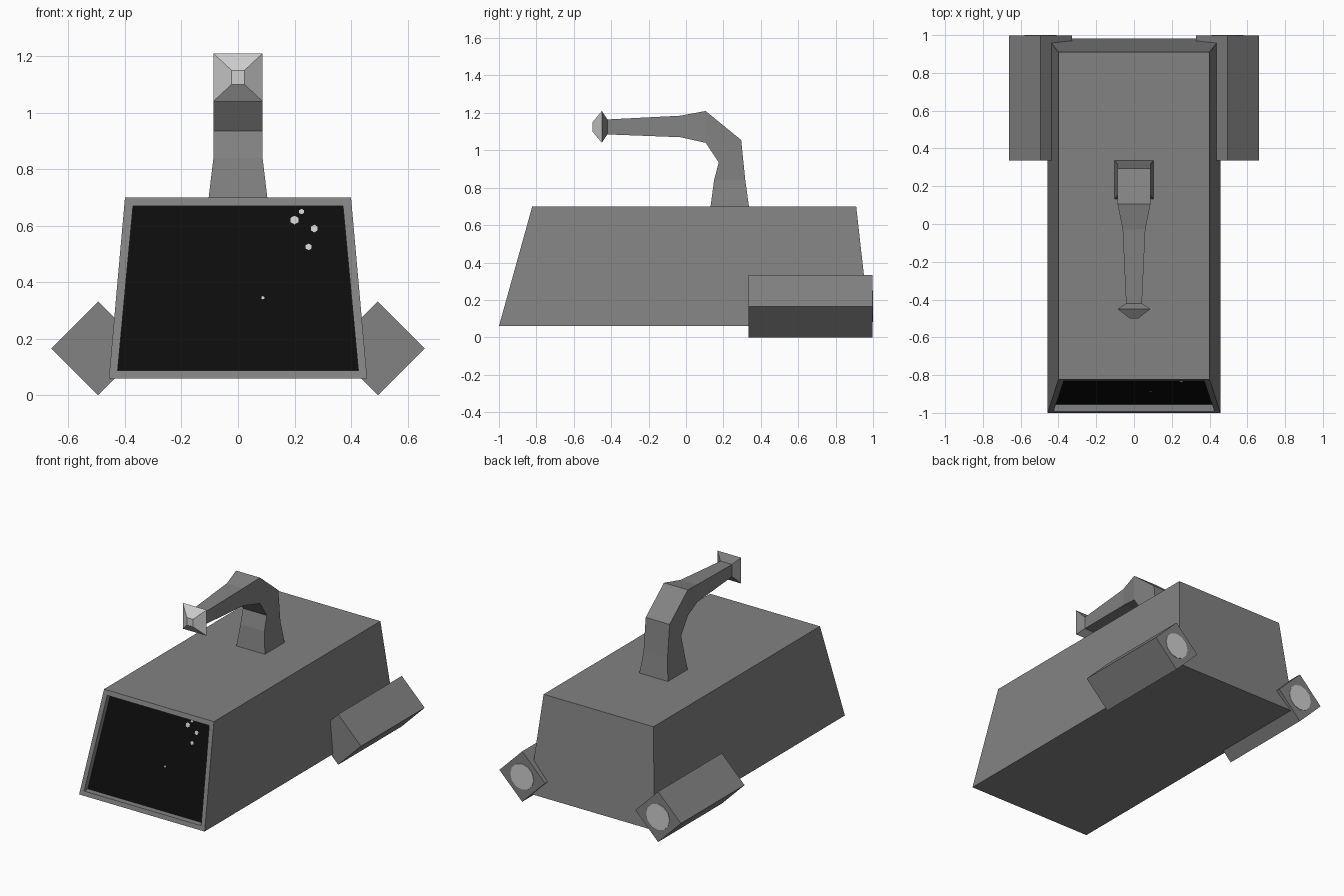
import bpy, bmesh, math
from mathutils import Matrix

if "Cube" in bpy.data.objects:
    bpy.data.objects.remove(bpy.data.objects["Cube"])


def material(name, v):
    m = bpy.data.materials.new(name)
    m.diffuse_color = (v, v, v, 1)
    m.use_nodes = True
    m.node_tree.nodes["Principled BSDF"].inputs["Base Color"].default_value = m.diffuse_color
    return m


GREY = material("mid grey", 0.225)
BLACK = material("screen black", 0.004)
LIGHT = material("light grey", 0.62)


def finish(name, bm, *mats):
    bmesh.ops.recalc_face_normals(bm, faces=bm.faces)
    me = bpy.data.meshes.new(name)
    bm.to_mesh(me)
    bm.free()
    for m in mats:
        me.materials.append(m)
    ob = bpy.data.objects.new(name, me)
    bpy.context.collection.objects.link(ob)
    return ob


def loft(bm, rings):
    """Skin a list of equal-length point rings and cap both ends."""
    vs = [[bm.verts.new(p) for p in r] for r in rings]
    n = len(vs[0])
    for a, b in zip(vs, vs[1:]):
        for i in range(n):
            j = (i + 1) % n
            bm.faces.new((a[i], a[j], b[j], b[i]))
    bm.faces.new(vs[0])
    bm.faces.new(vs[-1])


# Body: tapered box with a recessed black front panel
def rect(x, y0, y1, z):
    return [(-x, y0, z), (x, y0, z), (x, y1, z), (-x, y1, z)]


bm = bmesh.new()
loft(bm, [rect(0.457, -1.0, 0.982, 0.06), rect(0.40, -0.822, 0.91, 0.70)])
bmesh.ops.recalc_face_normals(bm, faces=bm.faces)
front = min(bm.faces, key=lambda f: f.normal.y)
bmesh.ops.inset_region(bm, faces=[front], thickness=0.042)
panel = bmesh.ops.extrude_discrete_faces(bm, faces=[front])["faces"][0]
bmesh.ops.translate(bm, verts=panel.verts, vec=(0, 0.038, 0))
panel.material_index = 1
finish("body", bm, GREY, BLACK)

# Small light specks on the black panel
bm = bmesh.new()
tilt = math.atan2(0.64, 0.178)
for x, z, r in [(0.20, 0.62, 0.016), (0.225, 0.65, 0.010), (0.27, 0.59, 0.014),
                (0.25, 0.525, 0.012), (0.088, 0.345, 0.006)]:
    y = -1 + 0.178 * (z - 0.06) / 0.64 + 0.036
    bmesh.ops.create_circle(bm, cap_ends=True, segments=6, radius=r,
                            matrix=Matrix.Translation((x, y, z)) @ Matrix.Rotation(tilt, 4, 'X'))
finish("panel_specks", bm, LIGHT)

# Rear pods: diamond prisms with a round light on the back end
for side, s in (("left", -1), ("right", 1)):
    cx, cz, r = s * 0.495, 0.166, 0.166
    bm = bmesh.new()
    loft(bm, [[(cx + r, y, cz), (cx, y, cz + r), (cx - r, y, cz), (cx, y, cz - r)]
              for y in (0.335, 0.997)])
    finish(side + "_pod", bm, GREY)
    bm = bmesh.new()
    bmesh.ops.create_cone(bm, cap_ends=True, segments=12, radius1=0.085, radius2=0.085, depth=0.006,
                          matrix=Matrix.Translation((cx, 0.997, cz)) @ Matrix.Rotation(math.pi / 2, 4, 'X'))
    finish(side + "_pod_light", bm, LIGHT)

# Periscope: (half width, lower/front y z, upper/back y z) along the bend
sections = [
    (0.105, 0.13, 0.69, 0.338, 0.69),
    (0.087, 0.15, 0.84, 0.317, 0.84),
    (0.087, 0.175, 0.935, 0.295, 1.055),
    (0.087, 0.105, 1.04, 0.105, 1.21),
    (0.060, -0.03, 1.07, -0.03, 1.185),
    (0.042, -0.42, 1.085, -0.42, 1.165),
    (0.087, -0.45, 1.04, -0.45, 1.21),
    (0.023, -0.50, 1.10, -0.50, 1.15),
]
bm = bmesh.new()
loft(bm, [[(-w, y0, z0), (w, y0, z0), (w, y1, z1), (-w, y1, z1)]
          for w, y0, z0, y1, z1 in sections])
for f in bm.faces:  # lens facets at the tip
    if f.calc_center_median().y < -0.46:
        f.material_index = 1
finish("periscope", bm, GREY, LIGHT)
